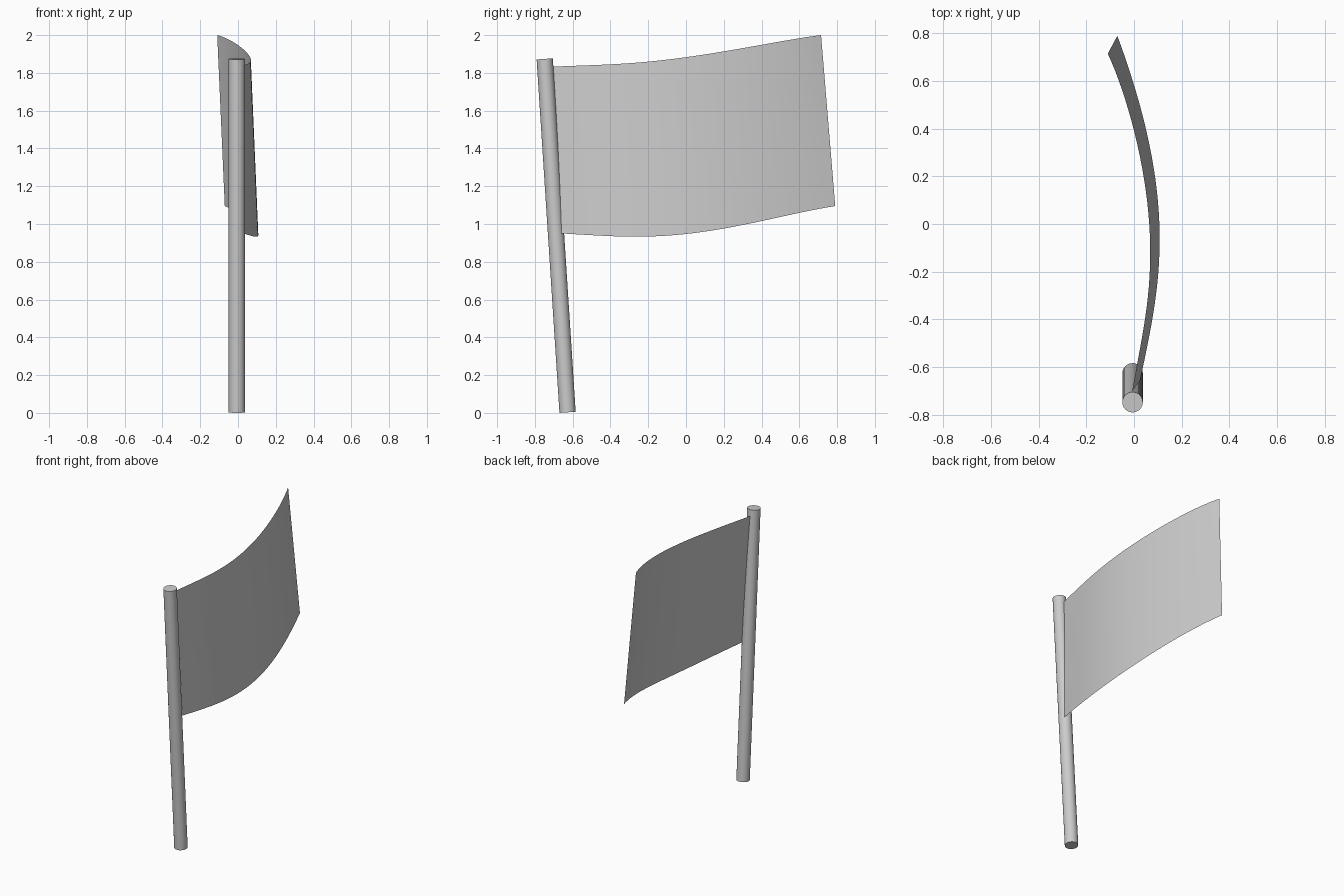
import bpy
from mathutils import Vector

if "Cube" in bpy.data.objects:
    bpy.data.objects.remove(bpy.data.objects["Cube"])


def through(points, t):
    """Smooth curve through evenly spaced control points, t in 0..1."""
    n = len(points) - 1
    out = Vector((0, 0, 0))
    for i, p in enumerate(points):
        w = 1.0
        for j in range(n + 1):
            if j != i:
                w *= (t * n - j) / (i - j)
        out += w * Vector(p)
    return out


def smooth(obj):
    bpy.ops.object.select_all(action='DESELECT')
    obj.select_set(True)
    bpy.context.view_layer.objects.active = obj
    bpy.ops.object.shade_smooth_by_angle(angle=0.6)


# Leaning pole
base = Vector((-0.006, -0.627, 0.003))
tip = Vector((-0.006, -0.748, 1.874))
axis = tip - base
bpy.ops.mesh.primitive_cylinder_add(
    vertices=32, radius=0.043, depth=axis.length, location=(base + tip) / 2,
    rotation=axis.to_track_quat('Z', 'Y').to_euler())
pole = bpy.context.object
pole.name = "pole"
smooth(pole)

# Curved cloth sheet spanned between its top and bottom edges
top_edge = [(-0.008, -0.705, 1.833), (0.053, -0.35, 1.848), (0.064, 0, 1.883),
            (0.003, 0.38, 1.945), (-0.11, 0.715, 2.0)]
bottom_edge = [(0.025, -0.66, 0.95), (0.092, -0.3, 0.933), (0.104, 0.05, 0.953),
               (0.045, 0.42, 1.02), (-0.07, 0.79, 1.095)]
cols, rows = 32, 8
verts = []
for c in range(cols + 1):
    a, b = through(bottom_edge, c / cols), through(top_edge, c / cols)
    verts += [a.lerp(b, r / rows) for r in range(rows + 1)]
k = rows + 1
faces = [(c * k + r, (c + 1) * k + r, (c + 1) * k + r + 1, c * k + r + 1)
         for c in range(cols) for r in range(rows)]
mesh = bpy.data.meshes.new("flag_cloth")
mesh.from_pydata(verts, [], faces)
flag = bpy.data.objects.new("flag_cloth", mesh)
bpy.context.collection.objects.link(flag)
smooth(flag)
